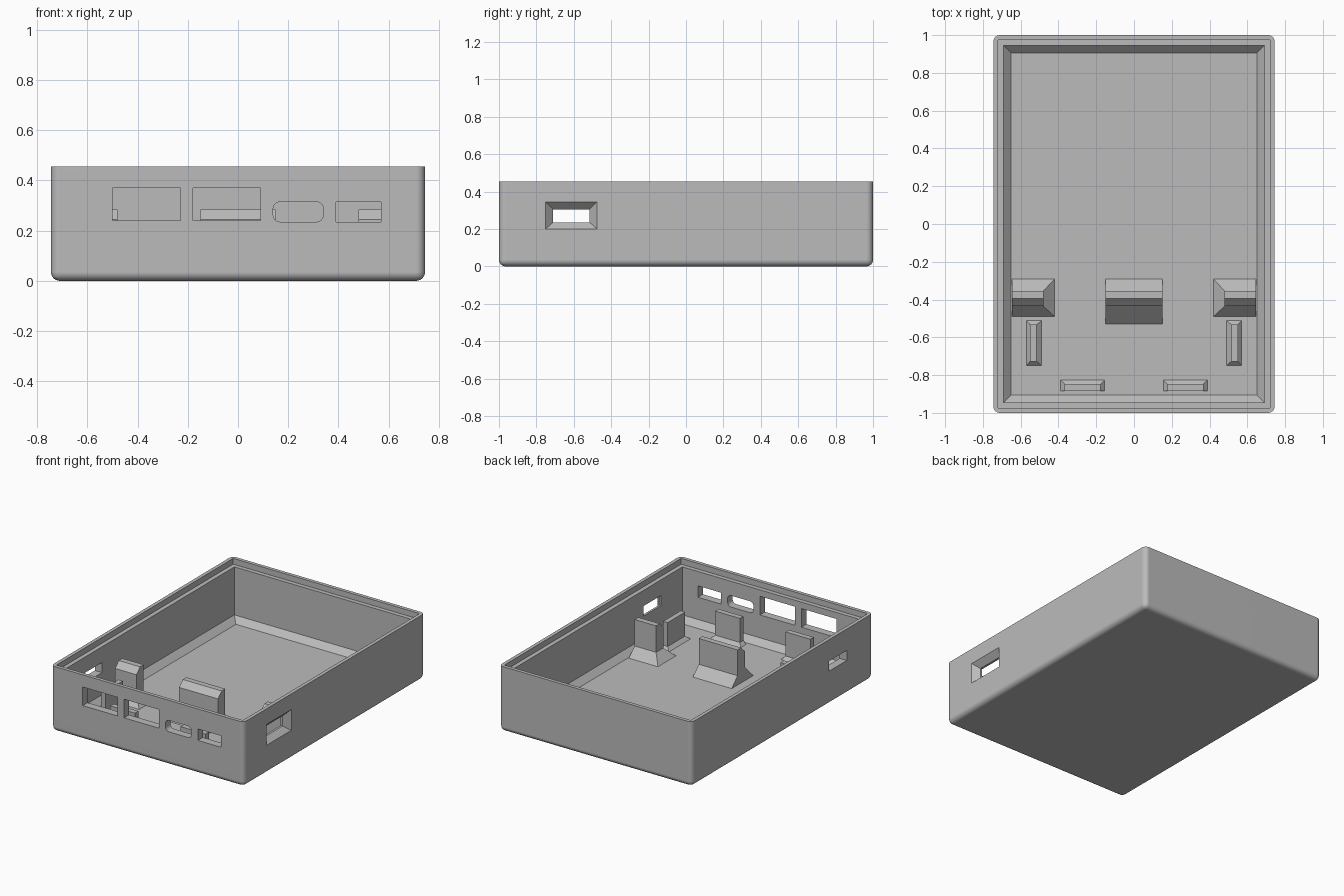
import bpy, bmesh

if "Cube" in bpy.data.objects:
    bpy.data.objects.remove(bpy.data.objects["Cube"])

grey = bpy.data.materials.new("grey_plastic")
grey.diffuse_color = (0.5, 0.5, 0.5, 1)
grey.use_nodes = True
grey.node_tree.nodes["Principled BSDF"].inputs["Base Color"].default_value = grey.diffuse_color


def add_object(name, bm):
    bmesh.ops.recalc_face_normals(bm, faces=bm.faces)
    mesh = bpy.data.meshes.new(name)
    bm.to_mesh(mesh)
    bm.free()
    mesh.materials.append(grey)
    obj = bpy.data.objects.new(name, mesh)
    bpy.context.collection.objects.link(obj)
    return obj


def loft(name, rings, along_x=False, mirror=False, pick=None, radius=0.0, segments=6):
    """Closed solid through rectangles (a0, a1, b0, b1, height); pick chooses edges to round."""
    bm = bmesh.new()
    loops = []
    for a0, a1, b0, b1, c in rings:
        loop = []
        for a, b in ((a0, b0), (a1, b0), (a1, b1), (a0, b1)):
            co = (c, a, b) if along_x else (-a if mirror else a, b, c)
            loop.append(bm.verts.new(co))
        loops.append(loop)
    for lo, hi in zip(loops, loops[1:]):
        for i in range(4):
            j = (i + 1) % 4
            bm.faces.new((lo[i], lo[j], hi[j], hi[i]))
    bm.faces.new(loops[0])
    bm.faces.new(loops[-1])
    if pick:
        edges = [e for e in bm.edges if pick(e)]
        bmesh.ops.bevel(bm, geom=edges, offset=radius, segments=segments,
                        profile=0.5, affect='EDGES')
    return add_object(name, bm)


def box(name, x0, x1, y0, y1, z0, z1, **kw):
    return loft(name, [(x0, x1, y0, y1, z0), (x0, x1, y0, y1, z1)], **kw)


def cut(target, cutter):
    mod = target.modifiers.new("cut", 'BOOLEAN')
    mod.operation = 'DIFFERENCE'
    mod.solver = 'EXACT'
    mod.object = cutter
    bpy.context.view_layer.objects.active = target
    bpy.ops.object.modifier_apply(modifier=mod.name)
    bpy.data.objects.remove(cutter)


# Outer shell, rounded on everything but the top rim
TOP = 0.455
case = box("case_shell", -0.745, 0.745, -1, 1, 0, TOP, radius=0.035,
           pick=lambda e: min(v.co.z for v in e.verts) < 0.01)

# Cavity with a chamfered floor edge and a stepped rim
cavity = [(0.65, 0.905, 0.04), (0.69, 0.945, 0.08), (0.69, 0.945, 0.415),
          (0.72, 0.975, 0.415), (0.72, 0.975, 0.6)]
cut(case, loft("cavity", [(-x, x, -y, y, z) for x, y, z in cavity]))

# Front ports
for x0, x1, z0, z1 in ((-0.50, -0.23, 0.24, 0.37), (-0.18, 0.09, 0.24, 0.37),
                       (0.39, 0.57, 0.235, 0.315)):
    cut(case, box("port", x0, x1, -1.1, -0.92, z0, z1))
cut(case, box("round_port", 0.14, 0.34, -1.1, -0.92, 0.235, 0.315, radius=0.028,
              pick=lambda e: abs(e.verts[0].co.y - e.verts[1].co.y) > 0.1))

# Side ports: straight on the left, flared outwards on the right
small = (-0.71, -0.515, 0.235, 0.305)
wide = (-0.75, -0.475, 0.20, 0.345)
cut(case, loft("left_port", [(*small, -0.85), (*small, -0.66)], along_x=True))
cut(case, loft("right_port", [(*small, 0.66), (*small, 0.705), (*wide, 0.745),
                              (*wide, 0.85)], along_x=True))

# Smooth rounded edges, crisp cuts
bpy.ops.object.select_all(action='DESELECT')
case.select_set(True)
bpy.context.view_layer.objects.active = case
bpy.ops.object.shade_smooth_by_angle(angle=0.5)
weighted = case.modifiers.new("weighted_normals", 'WEIGHTED_NORMAL')
weighted.keep_sharp = True

# Centre clip with sloped lead-in and flared foot
loft("centre_clip", [(-0.15, 0.15, -0.53, -0.29, 0.04), (-0.15, 0.15, -0.465, -0.355, 0.105),
                     (-0.15, 0.15, -0.435, -0.355, 0.135), (-0.15, 0.15, -0.435, -0.355, 0.245),
                     (-0.15, 0.15, -0.395, -0.355, 0.285)])

for side, flip in (("right", False), ("left", True)):
    # Side clips beside the walls
    loft(side + "_clip", [(0.42, 0.645, -0.49, -0.29, 0.04), (0.48, 0.645, -0.435, -0.355, 0.10),
                          (0.48, 0.645, -0.435, -0.355, 0.245),
                          (0.48, 0.645, -0.395, -0.355, 0.285)], mirror=flip)
    # Board supports along the sides
    loft(side + "_side_support", [(0.49, 0.57, -0.75, -0.51, 0.04),
                                  (0.515, 0.55, -0.727, -0.533, 0.063),
                                  (0.515, 0.55, -0.727, -0.533, 0.23)], mirror=flip)
    # Board supports behind the front wall
    loft(side + "_front_support", [(0.155, 0.39, -0.885, -0.825, 0.04),
                                   (0.177, 0.368, -0.885, -0.847, 0.062),
                                   (0.177, 0.368, -0.885, -0.847, 0.23)], mirror=flip)
